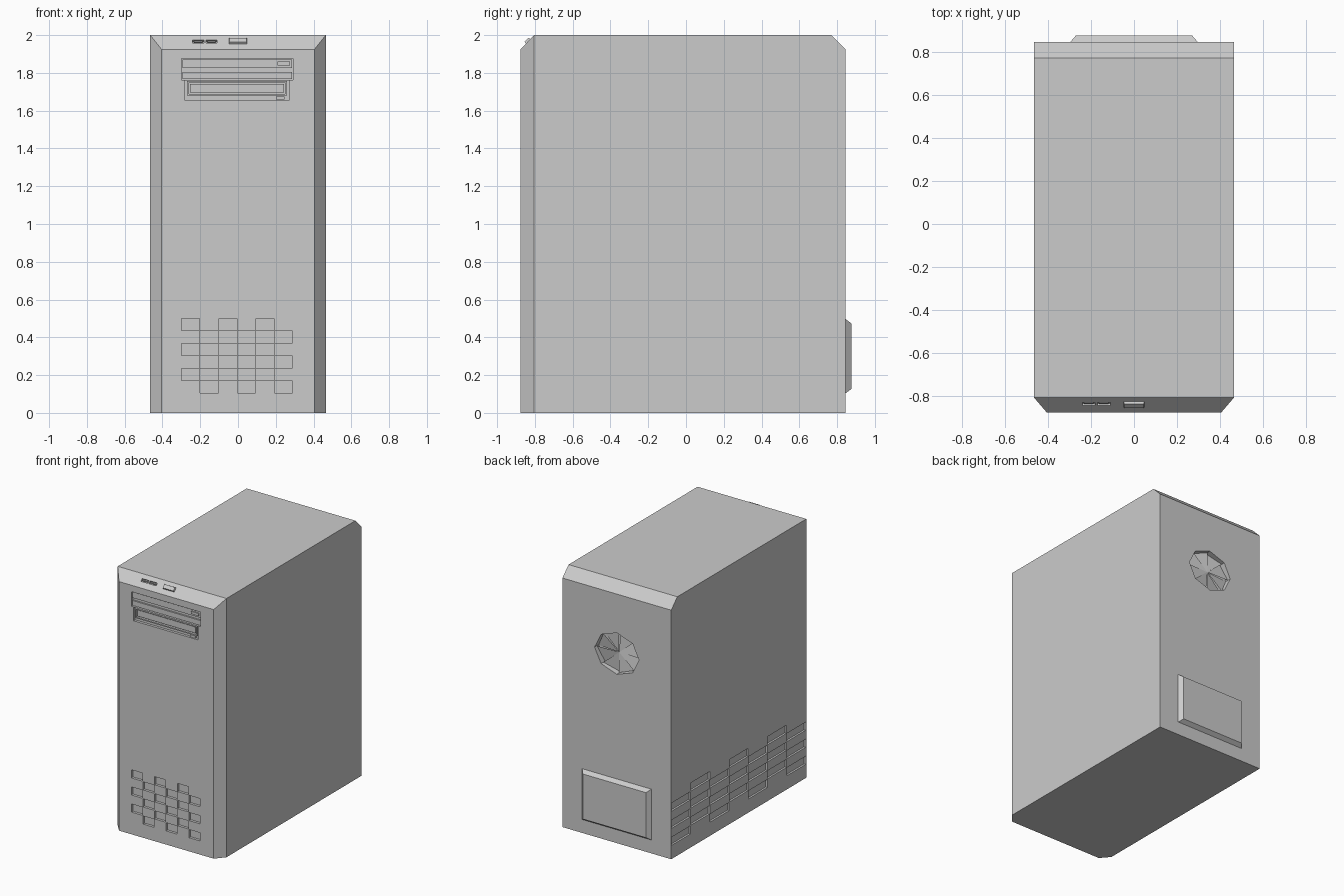
import bpy, bmesh, math
from mathutils import Matrix, Vector

if "Cube" in bpy.data.objects:
    bpy.data.objects.remove(bpy.data.objects["Cube"])

# Main dimensions
W, WF = 0.465, 0.405            # half width, half width of the front face
YF, YC, YB = -0.875, -0.805, 0.845
ZC, ZT = 1.925, 2.0


def finish(name, bm):
    bmesh.ops.recalc_face_normals(bm, faces=bm.faces)
    me = bpy.data.meshes.new(name)
    bm.to_mesh(me)
    bm.free()
    ob = bpy.data.objects.new(name, me)
    bpy.context.collection.objects.link(ob)
    return ob


def box(bm, x0, x1, y0, y1, z0, z1, frame=Matrix()):
    size = Matrix.Diagonal((x1 - x0, y1 - y0, z1 - z0, 1))
    mid = Matrix.Translation(((x0 + x1) / 2, (y0 + y1) / 2, (z0 + z1) / 2))
    bmesh.ops.create_cube(bm, size=1, matrix=frame @ mid @ size)


def boxes(name, items, frame=Matrix()):
    bm = bmesh.new()
    for b in items:
        box(bm, *b, frame)
    return finish(name, bm)


def cut(target, cutter):
    mod = target.modifiers.new("cut", 'BOOLEAN')
    mod.operation = 'DIFFERENCE'
    mod.solver = 'EXACT'
    mod.object = cutter
    bpy.context.view_layer.objects.active = target
    bpy.ops.object.modifier_apply(modifier=mod.name)
    bpy.data.objects.remove(cutter)


# Case: hull of the chamfered corner points
bm = bmesh.new()
for s in (-1, 1):
    for x, y, z in ((W, YC, 0), (WF, YF, 0), (W, YB, 0), (WF, YF, ZC),
                    (W, YC, ZT), (W, YB - 0.075, ZT), (W, YB, ZC)):
        bm.verts.new((s * x, y, z))
bmesh.ops.convex_hull(bm, input=bm.verts)
bmesh.ops.dissolve_limit(bm, angle_limit=0.01, verts=bm.verts, edges=bm.edges)
case = finish("case", bm)

# Checkered vents, front and left side
g = 0.0015
ROW, ZV = 0.066, 0.5


def checker(cols, start, step, first):
    for c in range(cols):
        for r in range(6):
            if (c + r) % 2 == first:
                a, top = start + c * step, ZV - r * ROW
                yield a + g, a + step - g, top - ROW + g, top - g


cut(case, boxes("cut_front", [(a, b, YF - 0.1, YF + 0.02, c, d)
                              for a, b, c, d in checker(6, -0.3, 0.0985, 0)]))
side_step = (YB - YC - 0.01) / 7
cut(case, boxes("cut_side", [(-W - 0.1, -W + 0.015, a, b, c, d)
                             for a, b, c, d in checker(7, YC + 0.005, side_step, 1)]))

# Drive bay recesses
cut(case, boxes("cut_bays", [(-0.30, 0.29, YF - 0.1, YF + 0.02, 1.762, 1.875),
                             (-0.28, 0.27, YF - 0.1, YF + 0.02, 1.655, 1.759)]))

# Fan opening: squashed octagon
FX, FZ, FC, FD = 0.19, 0.16, 1.465, 0.05
ring = [(FX * math.cos(i * math.pi / 4), FC + FZ * math.sin(i * math.pi / 4)) for i in range(8)]
bm = bmesh.new()
face = bm.faces.new([bm.verts.new((x, YB - FD, z)) for x, z in ring])
ext = bmesh.ops.extrude_face_region(bm, geom=[face])
bmesh.ops.translate(bm, vec=(0, 0.2, 0),
                    verts=[v for v in ext["geom"] if isinstance(v, bmesh.types.BMVert)])
cut(case, finish("cut_fan", bm))

# Ports on the sloped top front edge, local y points into the case
slope = (Matrix.Translation((0, YF + 0.0392, 1.967))
         @ Matrix.Rotation(-math.atan2(YC - YF, ZT - ZC), 4, 'X'))
ports = [(-0.24, -0.18), (-0.17, -0.11)]
cut(case, boxes("cut_ports", [(a, b, -0.05, 0.015, -0.011, 0.011) for a, b in ports], slope))
boxes("port_tongues", [(a + 0.008, b - 0.008, 0.002, 0.016, -0.003, 0.004) for a, b in ports], slope)

# Power button with a tapered rim
bm = bmesh.new()
box(bm, -0.05, 0.05, -0.012, 0.005, -0.019, 0.019)
for v in bm.verts:
    if v.co.y < 0:
        v.co.x *= 0.9
        v.co.z *= 0.75
bm.transform(slope)
finish("power_button", bm)

# Upper drive: two panels split by a slot, plus eject button
F = YF + 0.021
boxes("upper_drive", [(-0.295, 0.285, YF + 0.008, F, 1.826, 1.87),
                      (-0.295, 0.285, YF + 0.008, F, 1.767, 1.805)])
boxes("upper_eject_button", [(0.21, 0.275, YF, F, 1.84, 1.86)])

# Lower drive: framed tray and eject button
boxes("lower_drive_frame", [(-0.27, 0.26, YF + 0.002, F, 1.748, 1.757),
                            (-0.27, 0.26, YF + 0.002, F, 1.68, 1.689),
                            (-0.27, -0.26, YF + 0.002, F, 1.689, 1.748),
                            (0.25, 0.26, YF + 0.002, F, 1.689, 1.748)])
boxes("lower_drive_tray", [(-0.253, 0.243, YF + 0.01, F, 1.695, 1.742)])
boxes("lower_eject_button", [(0.2, 0.245, YF + 0.004, F, 1.658, 1.676)])

# Fan blades: eight tilted triangles
bm = bmesh.new()
hub = Vector((0, YB - 0.03, FC))
for i in range(8):
    a, b = ring[i], ring[(i + 1) % 8]
    bm.faces.new([bm.verts.new(p) for p in (
        hub, (a[0] * 0.98, YB - 0.045, FC + (a[1] - FC) * 0.98),
        (b[0] * 0.98, YB - 0.025, FC + (b[1] - FC) * 0.98))])
finish("fan_blades", bm)

# Rear power supply cover: tapered block
bm = bmesh.new()
box(bm, -0.3, 0.3, YB - 0.005, 0.875, 0.1, 0.5)
for v in bm.verts:
    if v.co.y > YB:
        v.co.x *= 0.9
        v.co.z = 0.3 + (v.co.z - 0.3) * 0.87
finish("power_supply_cover", bm)
